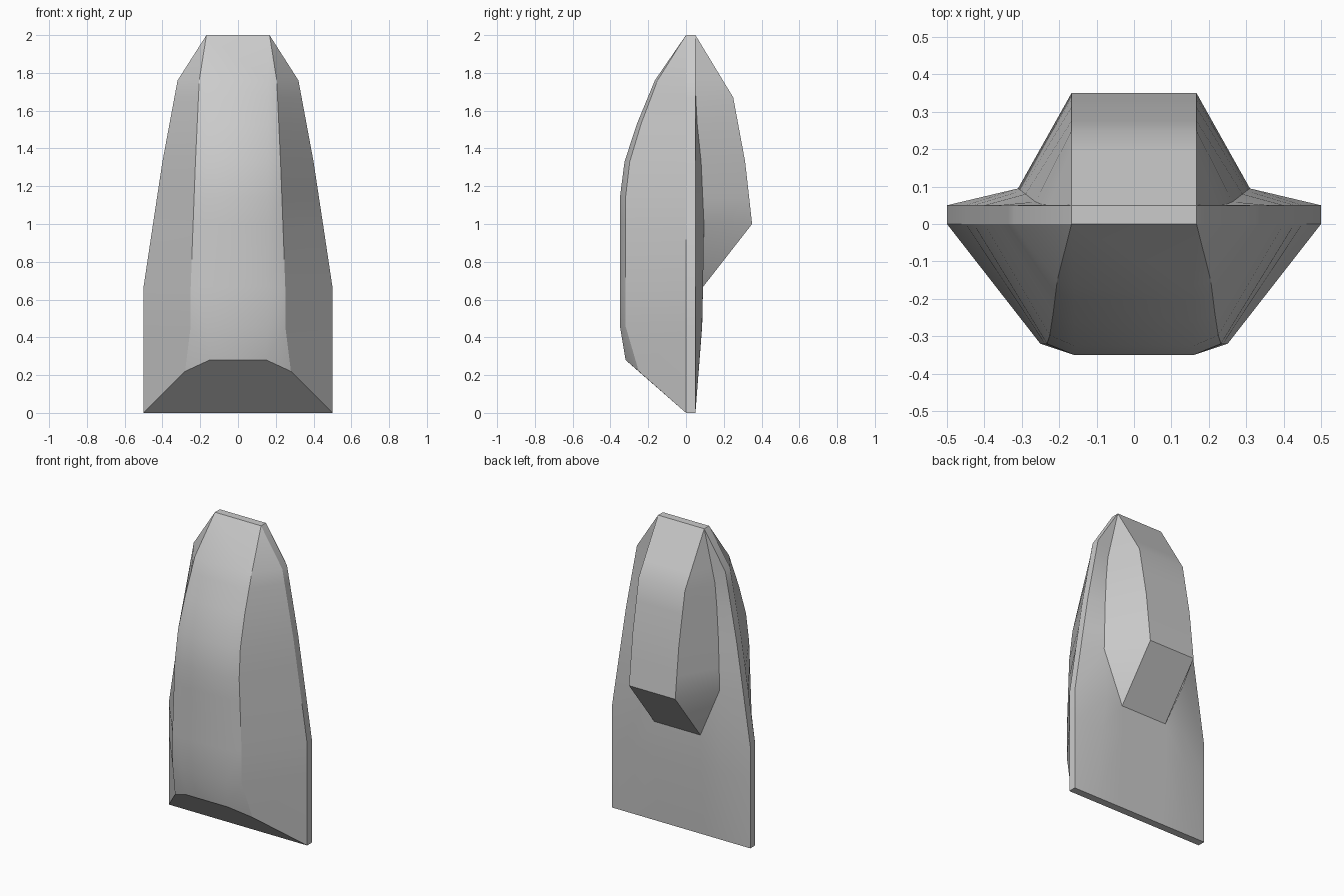
import bpy, bmesh
from mathutils import Matrix

if "Cube" in bpy.data.objects:
    bpy.data.objects.remove(bpy.data.objects["Cube"])


def interp(table, z):
    """Piecewise linear lookup in a list of (z, value)."""
    for (z0, a), (z1, b) in zip(table, table[1:]):
        if z <= z1:
            return a + (b - a) * (z - z0) / (z1 - z0)
    return table[-1][1]


# Profiles by height: rim half width, front depth, back fin and its base line
WIDTH = [(0, .5), (.667, .5), (1, .45), (1.33, .4), (1.76, .32), (2, .167)]
DEPTH = [(0, .32), (.28, .32), (.46, .35), (1.14, .35), (1.31, .332),
         (1.53, .26), (1.76, .165), (2, 0)]
FIN = [(0, .05), (.333, .083), (.667, .09), (1, .35), (1.33, .313), (1.67, .25), (2, .05)]
BASE_X = [(0, .33), (.333, .33), (.667, .29), (1, .31), (1.33, .29), (1.67, .245), (2, .167)]
BASE_Y = [(0, .05), (.333, .082), (.667, .09), (1, .095), (1.33, .08), (1.6, .052), (2, .05)]
LEVELS = [0, .46, .667, 1, 1.14, 1.33, 1.53, 1.67, 1.76, 2]


def half_section(z):
    w, d, t = interp(WIDTH, z), interp(DEPTH, z), interp(FIN, z)
    k = .167 + (w - .167) * .25
    front = [(0, -d, z), (.16, -d, z), (k, -.915 * d, z)]
    if z == 0:  # slanted lower lip of the front bulge
        front = [(0, -.32, .28), (.15, -.32, .28), (.28, -.25, .22)]
    back = .333 if z == .46 else None
    return front + [(w, 0, z), (w, .05, z),
                    (interp(BASE_X, z), interp(BASE_Y, z), z),
                    (.167, t, z), (0, t, z)]


bm = bmesh.new()
rows = [[bm.verts.new(p) for p in half_section(z)] for z in LEVELS]

# Skin between levels, with the diagonal below the fin chosen explicitly
for z, lo, hi in zip(LEVELS, rows, rows[1:]):
    for i in range(len(lo) - 1):
        a, b, c, d = lo[i], lo[i + 1], hi[i + 1], hi[i]
        if z == .667 and i == 5:
            bm.faces.new((a, b, d))
            bm.faces.new((b, c, d))
        else:
            bm.faces.new((a, b, c, d))

# Underside and top end
bottom, top = rows[0], rows[-1]
mid = bm.verts.new((0, 0, 0))
bm.faces.new([mid] + bottom[:4])
bm.faces.new([mid] + bottom[3:])
bm.faces.new(top)

bmesh.ops.mirror(bm, geom=bm.verts[:] + bm.edges[:] + bm.faces[:],
                 matrix=Matrix.Identity(4), merge_dist=.0005, axis='X')
bmesh.ops.remove_doubles(bm, verts=bm.verts[:], dist=.008)
inner = [e for e in bm.edges if len(e.link_faces) == 2
         and all(abs(v.co.x) < 1e-5 for v in e.verts)]
bmesh.ops.dissolve_edges(bm, edges=inner, use_verts=True)
bmesh.ops.recalc_face_normals(bm, faces=bm.faces[:])

mesh = bpy.data.meshes.new("armour_plate")
bm.to_mesh(mesh)
bm.free()
plate = bpy.data.objects.new("armour_plate", mesh)
bpy.context.collection.objects.link(plate)
bpy.context.view_layer.objects.active = plate
plate.select_set(True)
bpy.ops.object.shade_smooth_by_angle(angle=.52)
